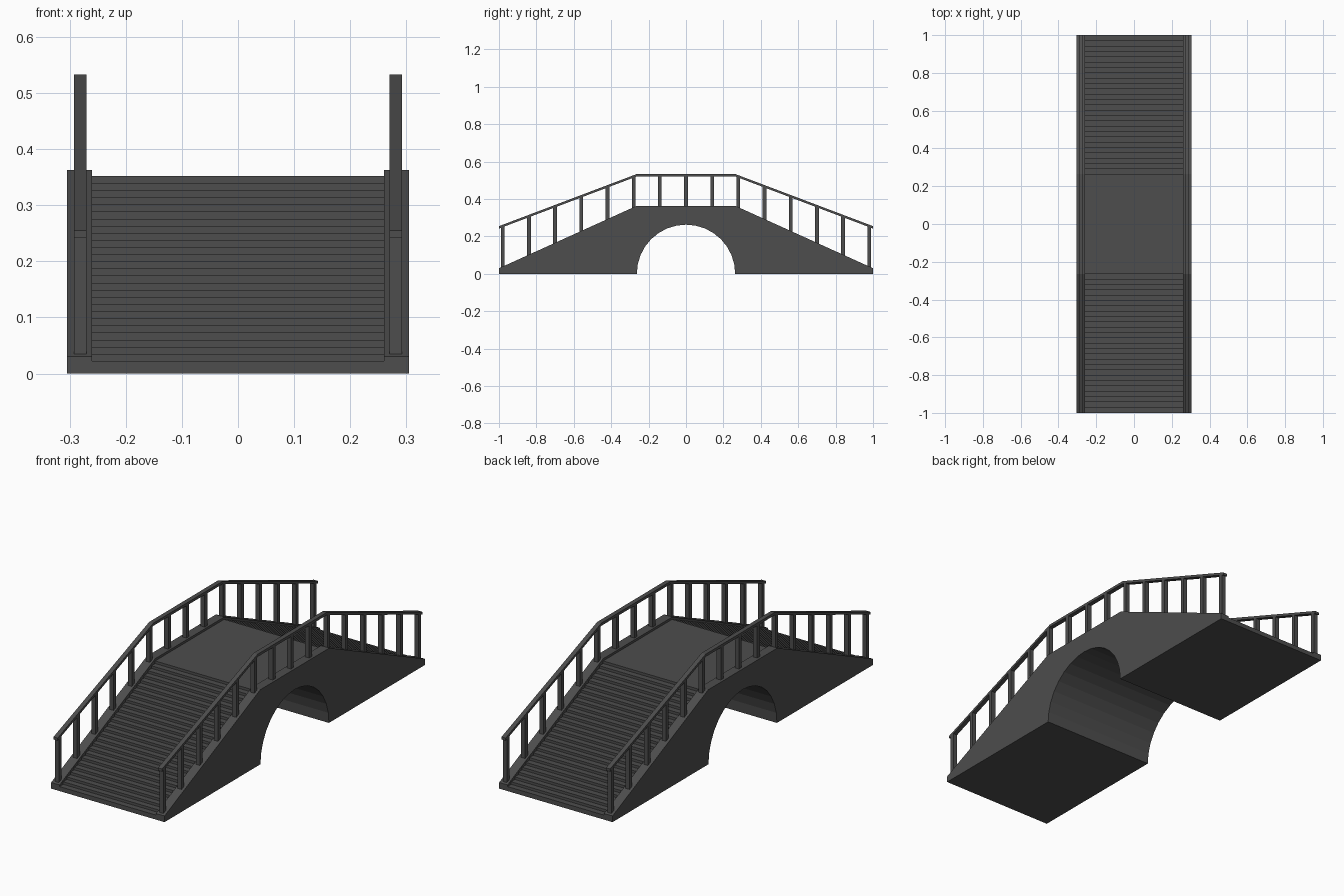
import bpy, bmesh, math

cube = bpy.data.objects.get("Cube")
if cube:
    bpy.data.objects.remove(cube, do_unlink=True)

stone = bpy.data.materials.new("dark_grey")
stone.use_nodes = True
grey = (0.075, 0.075, 0.075, 1)
stone.diffuse_color = grey
stone.node_tree.nodes["Principled BSDF"].inputs["Base Color"].default_value = grey

CREST = 0.265      # half length of the flat top
CURB_IN, CURB_OUT = 0.26, 0.305
RAIL_IN, RAIL_OUT = 0.27, 0.292
STEPS = 26


def extrude_x(name, profile, x0, x1):
    """Extrude a closed (y, z) profile from x0 to x1."""
    bm = bmesh.new()
    face = bm.faces.new([bm.verts.new((x0, y, z)) for y, z in profile])
    new = bmesh.ops.extrude_face_region(bm, geom=[face])["geom"]
    bmesh.ops.translate(bm, vec=(x1 - x0, 0, 0),
                        verts=[v for v in new if isinstance(v, bmesh.types.BMVert)])
    bmesh.ops.recalc_face_normals(bm, faces=bm.faces)
    mesh = bpy.data.meshes.new(name)
    bm.to_mesh(mesh)
    bm.free()
    mesh.materials.append(stone)
    obj = bpy.data.objects.new(name, mesh)
    bpy.context.collection.objects.link(obj)
    return obj


def slope(y, low, high):
    """Height of a line that climbs from each end to the flat crest."""
    t = min(1, (1 - abs(y)) / (1 - CREST))
    return low + (high - low) * t


# Arched underside shared by the walls and the stairway
R = 0.263
arch = [(R * math.cos(math.pi * i / 16), R * math.sin(math.pi * i / 16)) for i in range(17)]
underside = [(1, 0)] + arch + [(-1, 0)]

# Stairway: treads climbing to a flat deck, mirrored front to back
climb = []
for i in range(STEPS + 1):
    y = -1 + (1 - CREST) * i / STEPS
    z = 0.022 + 0.33 * i / STEPS
    if i:
        climb.append((y, z - 0.33 / STEPS))
    climb.append((y, z))
descent = [(-y, z) for y, z in reversed(climb)]
extrude_x("stairway", underside + climb + descent, -CURB_IN, CURB_IN)

# Curb walls, handrails and posts on both sides
wall = underside + [(y, slope(y, 0.03, 0.363)) for y in (-1, -CREST, CREST, 1)]
top = [(y, slope(y, 0.255, 0.533)) for y in (-1, -CREST, CREST, 1)]
rail = top + [(y, z - 0.013) for y, z in reversed(top)]
for side, s in (("left", 1), ("right", -1)):
    extrude_x(side + "_wall", wall, s * CURB_IN, s * CURB_OUT)
    extrude_x(side + "_handrail", rail, s * RAIL_IN, s * RAIL_OUT)
    for i in range(15):
        y = -0.98 + 0.14 * i
        ends = (y - 0.01, y + 0.01)
        foot = [(e, slope(e, 0.03, 0.363) - 0.002) for e in ends]
        head = [(e, slope(e, 0.255, 0.533) - 0.011) for e in reversed(ends)]
        extrude_x(f"{side}_post_{i + 1}", foot + head, s * RAIL_IN, s * RAIL_OUT)
